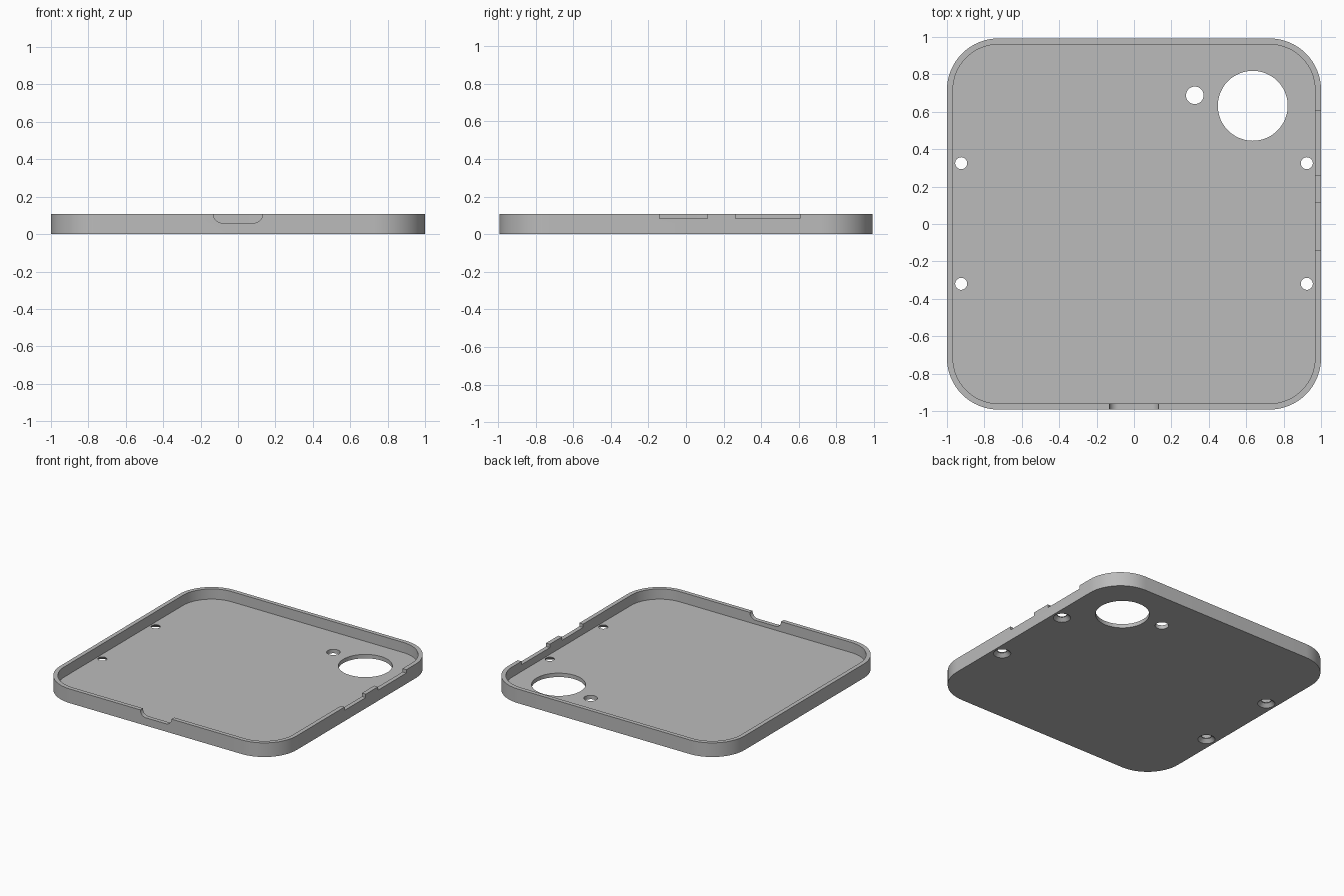
import bpy, bmesh, math

if "Cube" in bpy.data.objects:
    bpy.data.objects.remove(bpy.data.objects["Cube"])

HEIGHT, FLOOR, WALL = 0.108, 0.03, 0.032
HALF_X, HALF_Y, CORNER = 1.0, 0.992, 0.275

grey = bpy.data.materials.new("plain_grey")
grey.use_nodes = True
grey.diffuse_color = (0.5, 0.5, 0.5, 1)
grey.node_tree.nodes["Principled BSDF"].inputs["Base Color"].default_value = (0.5, 0.5, 0.5, 1)


def rounded_outline(hx, hy, r, steps=16):
    """Rounded rectangle, counter-clockwise."""
    points = []
    for i, (sx, sy) in enumerate([(1, 1), (-1, 1), (-1, -1), (1, -1)]):
        for s in range(steps + 1):
            a = (i + s / steps) * math.pi / 2
            points.append((sx * (hx - r) + r * math.cos(a), sy * (hy - r) + r * math.sin(a)))
    return points


def circle(x, y, r, steps=48):
    return [(x + r * math.cos(2 * math.pi * s / steps), y + r * math.sin(2 * math.pi * s / steps))
            for s in range(steps)]


def loft(name, lower, upper):
    """Closed solid between two matching rings of 3D points."""
    bm = bmesh.new()
    a = [bm.verts.new(p) for p in lower]
    b = [bm.verts.new(p) for p in upper]
    bm.faces.new(a)
    bm.faces.new(b)
    n = len(a)
    for i in range(n):
        bm.faces.new((a[i], a[(i + 1) % n], b[(i + 1) % n], b[i]))
    bmesh.ops.recalc_face_normals(bm, faces=bm.faces)
    mesh = bpy.data.meshes.new(name)
    bm.to_mesh(mesh)
    bm.free()
    obj = bpy.data.objects.new(name, mesh)
    bpy.context.collection.objects.link(obj)
    return obj


def prism(name, outline, z0, z1):
    return loft(name, [(x, y, z0) for x, y in outline], [(x, y, z1) for x, y in outline])


# Outer body
tray = prism("tray", rounded_outline(HALF_X, HALF_Y, CORNER), 0, HEIGHT)
tray.data.materials.append(grey)

# Hollow interior
cutters = [prism("interior_cutter",
                 rounded_outline(HALF_X - WALL, HALF_Y - WALL, CORNER - WALL), FLOOR, 0.3)]

# Large and small round openings in the floor
for x, y, r in [(0.635, 0.632, 0.187), (0.325, 0.688, 0.047)]:
    cutters.append(prism("opening_cutter", circle(x, y, r), -0.1, 0.06))

# Countersunk screw holes, widest on the underside
for x in (-0.924, 0.924):
    for y in (-0.32, 0.325):
        cutters.append(prism("screw_hole_cutter", circle(x, y, 0.032), -0.1, 0.06))
        wide = [(px, py, -0.01) for px, py in circle(x, y, 0.07)]
        narrow = [(px, py, 0.025) for px, py in circle(x, y, 0.035)]
        cutters.append(loft("countersink_cutter", wide, narrow))

# Button notches in the left wall
for y0, y1 in [(-0.14, 0.115), (0.262, 0.605)]:
    outline = [(0.95, y0), (1.1, y0), (1.1, y1), (0.95, y1)]
    cutters.append(prism("button_notch_cutter", outline, 0.082, 0.3))

# Port notch with rounded lower corners in the front wall
slot = [(x, z + 0.16) for x, z in rounded_outline(0.132, 0.1, 0.047, 10)]
cutters.append(loft("port_notch_cutter", [(x, -1.1, z) for x, z in slot],
                    [(x, -0.945, z) for x, z in slot]))

# Cut everything, bake the result and discard the cutters
for cutter in cutters:
    mod = tray.modifiers.new(cutter.name, "BOOLEAN")
    mod.operation = "DIFFERENCE"
    mod.solver = "EXACT"
    mod.object = cutter
    cutter.hide_render = True
bpy.context.view_layer.update()
baked = bpy.data.meshes.new_from_object(tray.evaluated_get(bpy.context.evaluated_depsgraph_get()))
tray.modifiers.clear()
tray.data = baked
tray.data.materials.clear()
tray.data.materials.append(grey)
for cutter in cutters:
    bpy.data.objects.remove(cutter)

for face in tray.data.polygons:
    face.material_index = 0
bpy.ops.object.select_all(action="DESELECT")
tray.select_set(True)
bpy.context.view_layer.objects.active = tray
bpy.ops.object.shade_smooth_by_angle(angle=math.radians(30))
